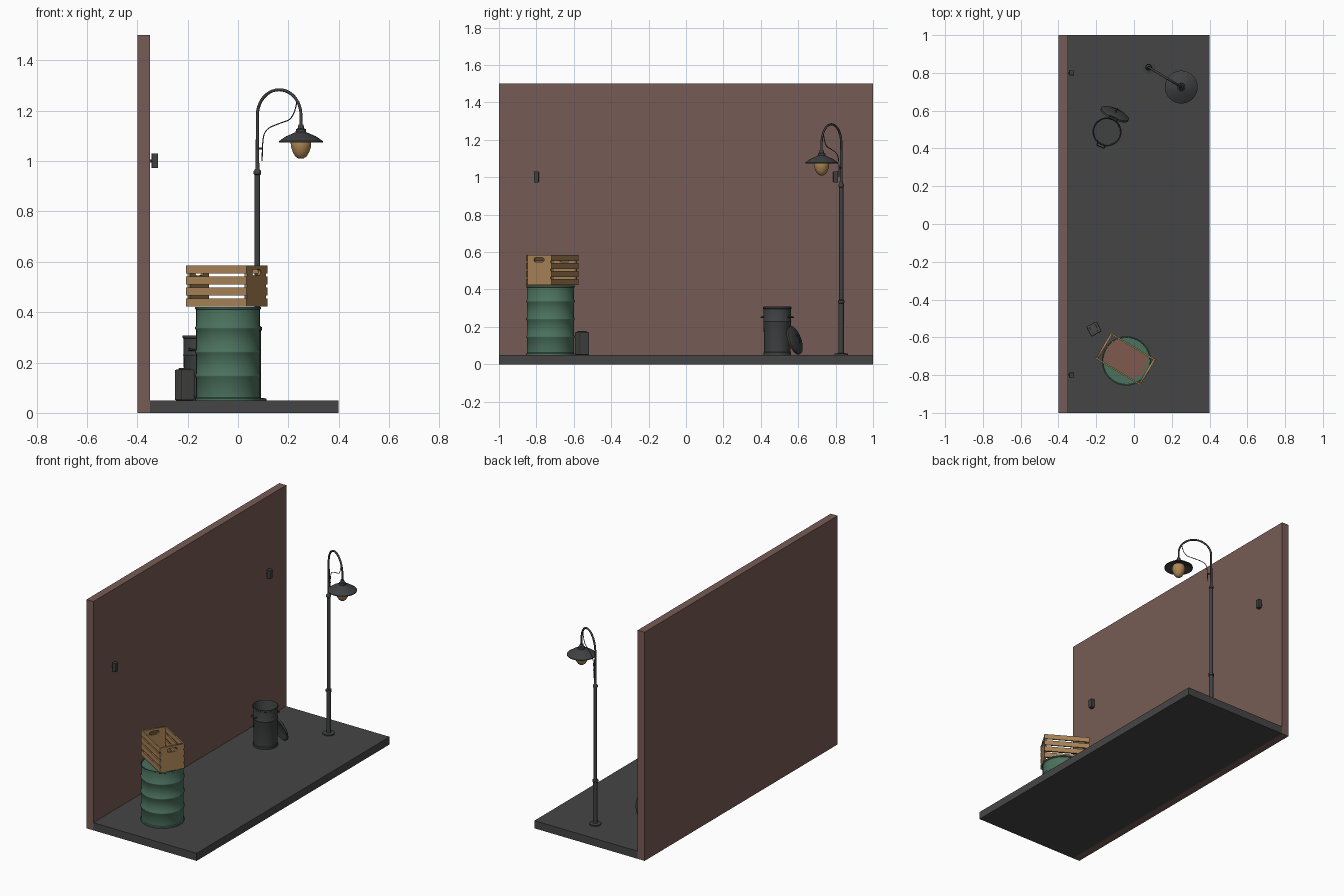
import bpy, bmesh, math
from mathutils import Vector, Matrix

if "Cube" in bpy.data.objects:
    bpy.data.objects.remove(bpy.data.objects["Cube"])

def mat(name, *rgb):
    m = bpy.data.materials.new(name)
    m.diffuse_color = (*rgb, 1)
    m.use_nodes = True
    m.node_tree.nodes["Principled BSDF"].inputs["Base Color"].default_value = m.diffuse_color
    return m

WALL = mat("brick_brown", 0.18, 0.105, 0.09)
GROUND = mat("asphalt_grey", 0.06, 0.06, 0.06)
METAL = mat("dark_metal", 0.05, 0.052, 0.053)
GREEN = mat("barrel_green", 0.07, 0.165, 0.11)
RUST = mat("rusty_lid", 0.21, 0.1, 0.075)
WOOD = mat("crate_wood", 0.40, 0.23, 0.095)
GLOW = mat("amber_glass", 0.43, 0.24, 0.09)
CAN = mat("canister_grey", 0.065, 0.066, 0.063)

def add(name, bm, m, matrix=None, smooth=False):
    bmesh.ops.recalc_face_normals(bm, faces=bm.faces)
    me = bpy.data.meshes.new(name)
    bm.to_mesh(me)
    bm.free()
    me.materials.append(m)
    ob = bpy.data.objects.new(name, me)
    bpy.context.collection.objects.link(ob)
    if matrix is not None:
        ob.matrix_world = matrix
    if smooth:
        bpy.ops.object.select_all(action='DESELECT')
        ob.select_set(True)
        bpy.context.view_layer.objects.active = ob
        bpy.ops.object.shade_smooth_by_angle(angle=math.radians(40))
    return ob

def box(name, lo, hi, m, matrix=None, bevel=0):
    bm = bmesh.new()
    lo, hi = Vector(lo), Vector(hi)
    bmesh.ops.create_cube(bm, size=1, matrix=Matrix.Translation((lo + hi) / 2)
                          @ Matrix.Diagonal((*(hi - lo), 1)))
    if bevel:
        bmesh.ops.bevel(bm, geom=bm.edges[:], offset=bevel, segments=2, affect='EDGES', profile=0.5)
    return add(name, bm, m, matrix)

def lathe(name, profile, m, matrix, n=32):
    """Revolve (radius, z) points; radius 0 makes a pole."""
    bm = bmesh.new()
    rings = []
    for r, z in profile:
        if r == 0:
            rings.append([bm.verts.new((0, 0, z))] * n)
        else:
            rings.append([bm.verts.new((r * math.cos(2 * math.pi * i / n),
                                        r * math.sin(2 * math.pi * i / n), z)) for i in range(n)])
    for a, b in zip(rings, rings[1:]):
        for i in range(n):
            j = (i + 1) % n
            vs = list(dict.fromkeys((a[i], a[j], b[j], b[i])))
            if len(vs) > 2:
                bm.faces.new(vs)
    return add(name, bm, m, matrix, True)

def to_mesh(ob):
    bpy.ops.object.select_all(action='DESELECT')
    ob.select_set(True)
    bpy.context.view_layer.objects.active = ob
    bpy.ops.object.convert(target='MESH')

def tube(name, pts, r, m, matrix=None, nurbs=False):
    cu = bpy.data.curves.new(name, 'CURVE')
    cu.dimensions = '3D'
    cu.bevel_depth, cu.bevel_resolution, cu.use_fill_caps = r, 2, True
    sp = cu.splines.new('NURBS' if nurbs else 'POLY')
    sp.points.add(len(pts) - 1)
    for p, c in zip(sp.points, pts):
        p.co = (*c, 1)
    if nurbs:
        sp.use_endpoint_u, sp.order_u, sp.resolution_u = True, 3, 6
    cu.materials.append(m)
    ob = bpy.data.objects.new(name, cu)
    bpy.context.collection.objects.link(ob)
    if matrix is not None:
        ob.matrix_world = matrix
    to_mesh(ob)

def at(x, y, z=0, deg=0):
    return Matrix.Translation((x, y, z)) @ Matrix.Rotation(math.radians(deg), 4, 'Z')

# Ground and wall
box("ground", (-0.35, -1, 0), (0.4, 1, 0.05), GROUND)
box("wall", (-0.4, -1, 0), (-0.35, 1, 1.5), WALL)

# Small wall fixtures
for i, y in enumerate((-0.8, 0.8)):
    box(f"wall_fixture_{i}", (-0.343, y - 0.013, 0.972), (-0.318, y + 0.013, 1.03), METAL, bevel=0.002)
    box(f"fixture_stem_{i}", (-0.352, y - 0.005, 0.994), (-0.34, y + 0.005, 1.006), METAL)

# Barrel with rolled ribs
prof = [(0, 0.05), (0.13, 0.05), (0.13, 0.058), (0.126, 0.062)]
for z in (0.147, 0.242, 0.337):
    prof += [(0.126, z - 0.008), (0.131, z - 0.002), (0.131, z + 0.002), (0.126, z + 0.008)]
prof += [(0.126, 0.41), (0.131, 0.413), (0.131, 0.42), (0.126, 0.42), (0.124, 0.412), (0, 0.412)]
lathe("barrel", prof, GREEN, at(-0.04, -0.725), 40)

# Rusty middle of the barrel lid, cut to the crate's width
CRATE = at(-0.045, -0.715, 0, -31)
bm = bmesh.new()
ring = [bm.verts.new((0.115 * math.cos(a), max(-0.07, min(0.07, 0.115 * math.sin(a))), 0.416))
        for a in (2 * math.pi * i / 48 for i in range(48))]
bm.faces.new(ring)
bmesh.ops.solidify(bm, geom=bm.faces[:], thickness=0.003)
add("barrel_lid_rust", bm, RUST, CRATE)

# Crate: slatted long sides, solid ends with a hand hole
L, W, T = 0.14, 0.08, 0.008
for s in (-1, 1):
    for k in range(4):
        z = 0.423 + k * 0.0433
        y0, y1 = sorted((s * W, s * (W - T)))
        box(f"crate_slat_{s}_{k}", (-L, y0, z), (L, y1, z + 0.032), WOOD, CRATE)
    cu = bpy.data.curves.new("crate_end", 'CURVE')
    cu.dimensions, cu.fill_mode, cu.extrude = '2D', 'BOTH', 0.006
    w = W - T
    slot = [(c + 0.012 * math.cos(a), 0.558 + 0.012 * math.sin(a))
            for c, a0 in ((0.02, -90), (-0.02, 90))
            for a in (math.radians(a0 + 30 * i) for i in range(7))]
    for loop in ([(-w, 0.423), (w, 0.423), (w, 0.585), (-w, 0.585)], slot):
        sp = cu.splines.new('POLY')
        sp.points.add(len(loop) - 1)
        sp.use_cyclic_u = True
        for p, (a, b) in zip(sp.points, loop):
            p.co = (a, b, 0, 1)
    cu.materials.append(WOOD)
    ob = bpy.data.objects.new(f"crate_end_{s}", cu)
    bpy.context.collection.objects.link(ob)
    ob.matrix_world = (CRATE @ Matrix.Translation((s * (L - 0.008), 0, 0))
                       @ Matrix.Rotation(math.pi / 2, 4, 'Z') @ Matrix.Rotation(math.pi / 2, 4, 'X'))
    to_mesh(ob)

# Small square canister with a raised cap
C = at(-0.212, -0.556, 0, 28)
box("canister", (-0.031, -0.03, 0.05), (0.031, 0.03, 0.172), CAN, C, 0.006)
box("canister_cap", (-0.018, -0.018, 0.17), (0.018, 0.018, 0.178), CAN, C, 0.002)

# Open dustbin
B = at(-0.143, 0.488, 0, 66)
lathe("dustbin", [(0, 0.055), (0.07, 0.055), (0.07, 0.05), (0.074, 0.05), (0.074, 0.062), (0.071, 0.065),
                  (0.073, 0.225), (0.075, 0.23), (0.073, 0.235), (0.073, 0.295), (0.077, 0.298),
                  (0.077, 0.307), (0.073, 0.308), (0.07, 0.3), (0.068, 0.062), (0, 0.062)], METAL, B)
for s in (-1, 1):
    tube(f"dustbin_handle_{s}", [(s * 0.071, -0.022, 0.255), (s * 0.086, -0.02, 0.25),
                                 (s * 0.086, 0.02, 0.25), (s * 0.071, 0.022, 0.255)], 0.004, METAL, B)

# Lid leaning on the dustbin
tilt = math.radians(18)
n = Vector((0.4 * math.cos(tilt), 0.915 * math.cos(tilt), math.sin(tilt)))
LID = Matrix.Translation((-0.1, 0.585, 0.13)) @ n.to_track_quat('Z', 'X').to_matrix().to_4x4()
lathe("dustbin_lid", [(0, 0.007), (0.06, 0.002), (0.074, -0.004), (0.076, -0.01), (0.079, -0.01),
                      (0.079, 0), (0.07, 0.005), (0.04, 0.012), (0, 0.015)], METAL, LID)
tube("lid_handle", [(-0.02, 0, 0.01), (-0.017, 0, 0.024), (0.017, 0, 0.024), (0.02, 0, 0.01)],
     0.003, METAL, LID)

# Street lamp post
P, Q = Vector((0.077, 0.83, 0)), Vector((0.25, 0.725, 0))
D = Q - P
lathe("lamp_post", [(0, 0.05), (0.036, 0.05), (0.036, 0.057), (0.014, 0.06), (0.0135, 0.325), (0.018, 0.328),
                    (0.018, 0.34), (0.011, 0.345), (0.011, 0.945), (0.015, 0.948), (0.015, 0.96),
                    (0.0085, 0.968), (0.007, 1.0), (0.006, 1.18), (0, 1.18)], METAL, at(*P), 20)

# Arched arm and hanging cable, both in the plane of post and shade
R = D.length / 2
arch = [P + D * 0.5 * (1 - math.cos(a)) + Vector((0, 0, 1.182 + R * math.sin(a)))
        for a in (math.pi * i / 20 for i in range(21))]
tube("lamp_arm", [P + Vector((0, 0, 1.15))] + arch + [Q + Vector((0, 0, 1.12))], 0.006, METAL)
cable = [(0.235, 1.245), (0.225, 1.17), (0.165, 1.15), (0.105, 1.125), (0.096, 1.06), (0.096, 1.0)]
tube("lamp_cable", [P + D * ((x - 0.077) / 0.173) + Vector((0, 0, z)) for x, z in cable],
     0.0022, METAL, nurbs=True)
tube("cable_clip", [P + Vector((0, 0, 1.05)), P + D * 0.12 + Vector((0, 0, 1.05))], 0.004, METAL)

# Shade and glowing bulb
lathe("lamp_shade", [(0, 1.146), (0.01, 1.145), (0.013, 1.13), (0.02, 1.126), (0.021, 1.115), (0.032, 1.11),
                     (0.06, 1.098), (0.087, 1.079), (0.087, 1.074), (0.083, 1.074), (0.055, 1.09),
                     (0.03, 1.1), (0, 1.1)], METAL, at(*Q), 40)
lathe("lamp_bulb", [(0, 1.095), (0.036, 1.09), (0.041, 1.072), (0.039, 1.055), (0.033, 1.036),
                    (0.023, 1.019), (0.012, 1.011), (0, 1.009)], GLOW, at(*Q), 24)
